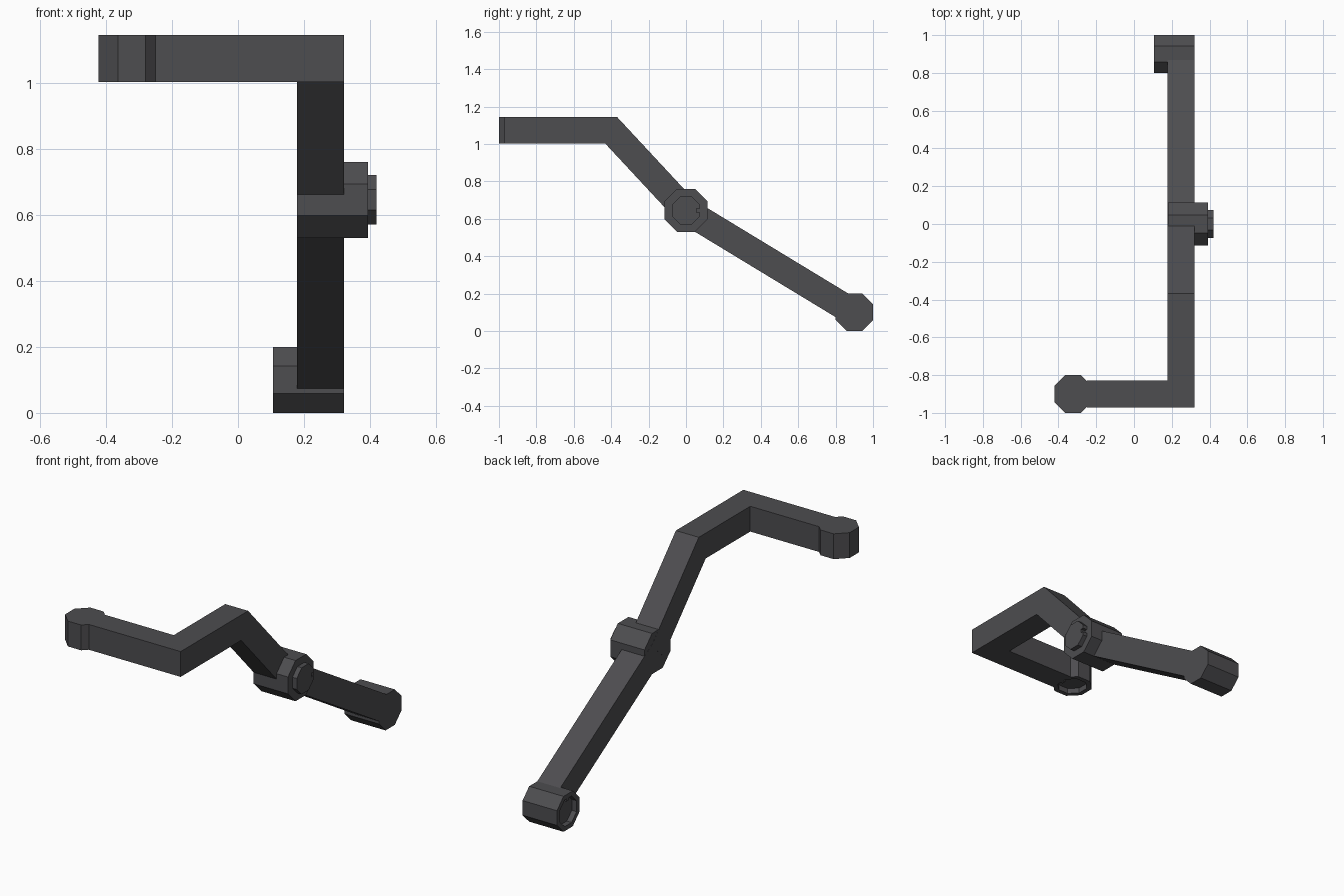
import bpy
import bmesh
from math import pi, cos, sin
from mathutils import Vector, Matrix

if "Cube" in bpy.data.objects:
    bpy.data.objects.remove(bpy.data.objects["Cube"], do_unlink=True)

grey = bpy.data.materials.new("dark grey metal")
grey.use_nodes = True
grey.diffuse_color = (0.075, 0.074, 0.08, 1)
grey.node_tree.nodes["Principled BSDF"].inputs["Base Color"].default_value = grey.diffuse_color

THICK = 0.143       # width of the square bars
PEG = 0.075         # flat-to-centre size of peg and sockets
DEPTH = 0.03        # peg height and socket depth


def finish(name, bm):
    bmesh.ops.recalc_face_normals(bm, faces=bm.faces)
    mesh = bpy.data.meshes.new(name)
    bm.to_mesh(mesh)
    bm.free()
    mesh.materials.append(grey)
    obj = bpy.data.objects.new(name, mesh)
    bpy.context.collection.objects.link(obj)
    return obj


def bar(name, path):
    """Square bar swept along a path with mitred corners."""
    pts = [Vector(p) for p in path]
    dirs = [(b - a).normalized() for a, b in zip(pts, pts[1:])]
    side = dirs[0].cross(Vector((0, 0, 1))).normalized()
    up = side.cross(dirs[0])
    h = THICK / 2
    ring = [pts[0] + side * a * h + up * b * h
            for a, b in ((-1, -1), (1, -1), (1, 1), (-1, 1))]
    bm = bmesh.new()
    last = [bm.verts.new(v) for v in ring]
    bm.faces.new(last)
    for i, d in enumerate(dirs):
        normal = d + dirs[min(i + 1, len(dirs) - 1)]
        ring = [v + d * ((pts[i + 1] - v).dot(normal) / d.dot(normal)) for v in ring]
        new = [bm.verts.new(v) for v in ring]
        for k in range(4):
            j = (k + 1) % 4
            bm.faces.new((last[k], last[j], new[j], new[k]))
        last = new
    bm.faces.new(last)
    return finish(name, bm)


def hub(name, centre, size, length, axis, socket=False):
    """Eight-sided hub along an axis, with an optional socket on its low end."""
    bm = bmesh.new()
    radius = size / cos(pi / 8)
    bmesh.ops.create_cone(bm, cap_ends=True, segments=8, radius1=radius,
                          radius2=radius, depth=length,
                          matrix=Matrix.Rotation(pi / 8, 4, 'Z'))
    if socket:
        low = min(bm.faces, key=lambda f: f.calc_center_median().z)
        bmesh.ops.inset_region(bm, faces=[low], thickness=size - PEG, use_even_offset=True)
        bmesh.ops.inset_region(bm, faces=[low], thickness=0, depth=-DEPTH)
    turn = Matrix.Rotation(pi / 2, 4, 'Y') if axis == 'X' else Matrix()
    bm.transform(Matrix.Translation(centre) @ turn)
    return finish(name, bm)


def box(name, centre, size):
    bm = bmesh.new()
    bmesh.ops.create_cube(bm, size=1, matrix=Matrix.Translation(centre) @ Matrix.Diagonal((*size, 1)))
    return finish(name, bm)


# Bars
bar("upper_arm", [(-0.25, -0.9, 1.073), (0.25, -0.9, 1.073),
                  (0.25, -0.4, 1.073), (0.25, 0, 0.643)])
bar("lower_arm", [(0.25, 0, 0.643), (0.25, 0.9, 0.097)])

# Hubs at the joint and at both ends
hub("pivot_hub", (0.286, 0, 0.645), 0.115, 0.214, 'X')
hub("foot_socket", (0.214, 0.9, 0.1), 0.1, 0.215, 'X', socket=True)
hub("front_socket", (-0.322, -0.9, 1.073), 0.1, THICK, 'Z', socket=True)

# Keys inside the sockets
box("foot_key", (0.122, 0.9, 0.168), (0.024, 0.022, 0.02))
box("front_key", (-0.254, -0.9, 1.014), (0.02, 0.022, 0.024))

# Notched peg on the pivot
bm = bmesh.new()
corner = PEG / cos(pi / 8)
outline = [(corner * cos(a), corner * sin(a))
           for a in (pi / 8 + k * pi / 4 for k in range(8))]
outline += [(PEG, -0.011), (PEG - 0.018, -0.011), (PEG - 0.018, 0.011), (PEG, 0.011)]
face = bm.faces.new([bm.verts.new((0.39, y, 0.645 + z)) for y, z in outline])
top = bmesh.ops.extrude_face_region(bm, geom=[face], use_keep_orig=True)["geom"]
bmesh.ops.translate(bm, vec=(DEPTH, 0, 0),
                    verts=[g for g in top if isinstance(g, bmesh.types.BMVert)])
finish("pivot_peg", bm)
